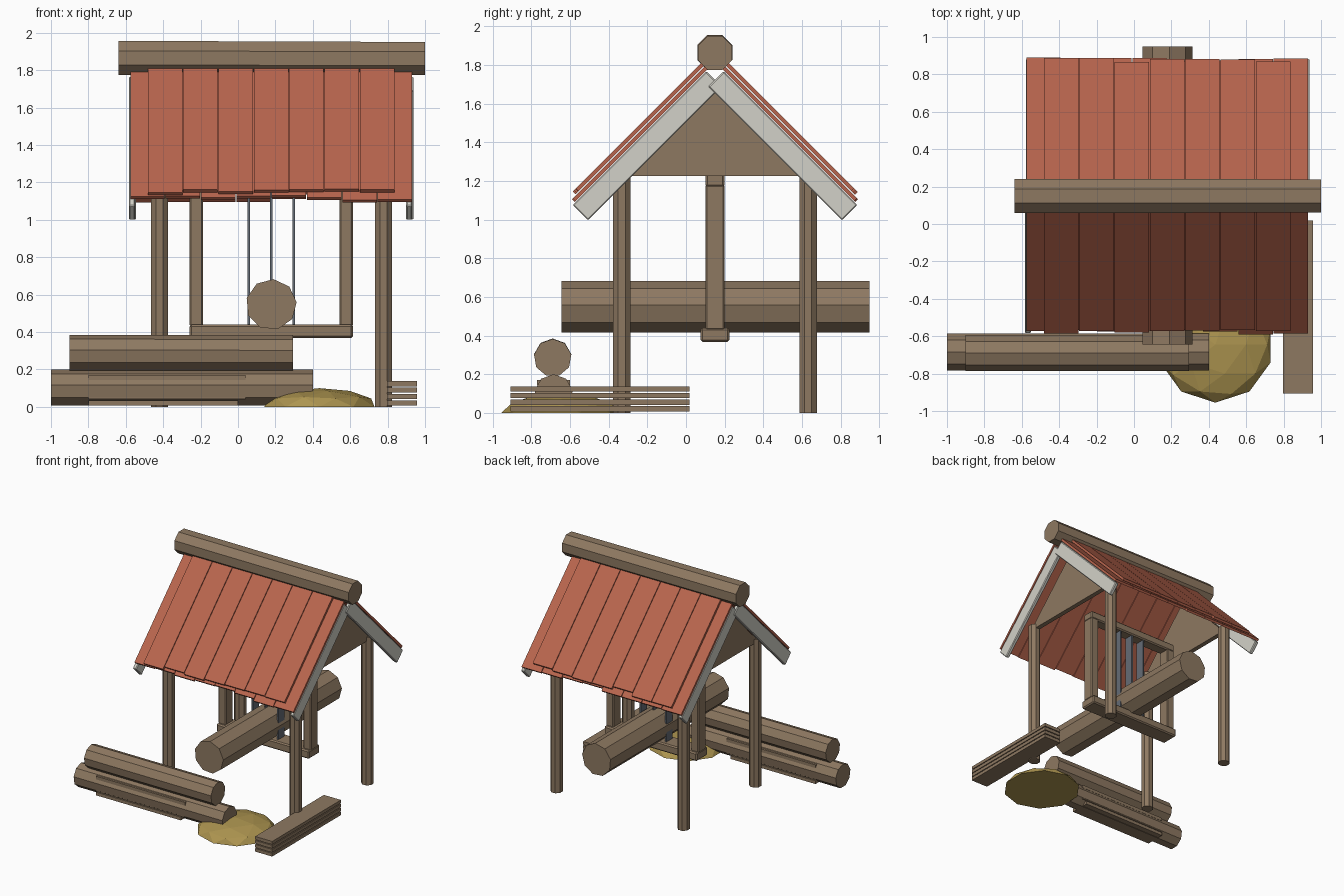
import bpy, bmesh, math, random
from mathutils import Matrix, Vector

if "Cube" in bpy.data.objects:
    bpy.data.objects.remove(bpy.data.objects["Cube"])

random.seed(4)
CX, CY = 0.178, 0.15          # centre of the shelter


def material(name, rgb):
    m = bpy.data.materials.new(name)
    m.diffuse_color = (*rgb, 1)
    m.use_nodes = True
    m.node_tree.nodes["Principled BSDF"].inputs["Base Color"].default_value = m.diffuse_color
    return m


WOOD = material("wood", (0.27, 0.19, 0.12))
RED = material("red_planks", (0.48, 0.13, 0.075))
PALE = material("pale_trim", (0.65, 0.64, 0.58))
STEEL = material("steel", (0.13, 0.15, 0.18))
DUST = material("sawdust", (0.42, 0.30, 0.08))


def finish(name, bm, mat, bevel=0):
    bmesh.ops.recalc_face_normals(bm, faces=bm.faces)
    me = bpy.data.meshes.new(name)
    bm.to_mesh(me)
    bm.free()
    me.materials.append(mat)
    ob = bpy.data.objects.new(name, me)
    bpy.context.collection.objects.link(ob)
    if bevel:
        b = ob.modifiers.new("bevel", 'BEVEL')
        b.width, b.segments = bevel, 1
    return ob


def box(name, x, y, z, mat=WOOD, bevel=0):
    """Box from (min, max) pairs."""
    bm = bmesh.new()
    bmesh.ops.create_cube(bm, size=1)
    for v in bm.verts:
        v.co = [(a + b) / 2 + c * (b - a) for c, (a, b) in zip(v.co, (x, y, z))]
    return finish(name, bm, mat, bevel)


def log(name, start, end, r, sides, turn=0.0, r_end=None):
    """Faceted log between two points."""
    a, b = Vector(start), Vector(end)
    d = (b - a).normalized()
    up = Vector((0, 0, 1)) if abs(d.z) < 0.9 else Vector((0, 1, 0))
    side = up.cross(d)
    bm = bmesh.new()
    rings = []
    for p, rad in ((a, r), (b, r_end or r)):
        rings.append([bm.verts.new(p + rad * (math.cos(t) * side + math.sin(t) * up))
                      for t in (math.radians(turn) + math.tau * i / sides for i in range(sides))])
    bm.faces.new(rings[0])
    bm.faces.new(rings[1])
    for i in range(sides):
        j = (i + 1) % sides
        bm.faces.new((rings[0][i], rings[0][j], rings[1][j], rings[1][i]))
    return finish(name, bm, WOOD)


def prism(name, profile, x0, x1, mat, bevel=0):
    """(y, z) profile extruded along x."""
    bm = bmesh.new()
    f = bm.faces.new([bm.verts.new((x0, y, z)) for y, z in profile])
    g = bmesh.ops.extrude_face_region(bm, geom=[f])["geom"]
    bmesh.ops.translate(bm, vec=(x1 - x0, 0, 0),
                        verts=[v for v in g if isinstance(v, bmesh.types.BMVert)])
    return finish(name, bm, mat, bevel)


def slope(name, s, u0, u1, h0, h1, x0, x1, mat, bevel=0):
    """45 degree board: u = run from ridge on the outer face, h = height z + u of inner/outer face."""
    k = (h1 - h0) / 2
    pts = [(u0, h1 - u0), (u1, h1 - u1), (u1 - k, h0 - u1 + k), (u0 - k, h0 - u0 + k)]
    return prism(name, [(CY + s * u, z) for u, z in pts], x0, x1, mat, bevel)


# Posts
for i, x in enumerate((-0.42, 0.777)):
    for j, y in enumerate((-0.332, 0.632)):
        log(f"post_{i}{j}", (x, y, 0), (x, y, 1.26), 0.049, 8, 22.5)

# Gable walls
for i, x in enumerate((-0.42, 0.777)):
    prism(f"gable_{i}", [(CY - 0.5, 1.225), (CY + 0.5, 1.225), (CY, 1.725)],
          x - 0.02, x + 0.02, WOOD)

# Barge boards
for i, x in enumerate((-0.58, 0.902)):
    for s in (-1, 1):
        off = 0.003 * s
        slope(f"barge_board_{i}_{'front' if s < 0 else 'back'}", s, 0.045, 0.737,
              1.654, 1.813, x + off, x + 0.032 + off, PALE, 0.006)

# Two staggered layers of roof planks
for s in (-1, 1):
    side = "front" if s < 0 else "back"
    for layer, n, x0, h in ((0, 8, -0.578, 1.818), (1, 7, -0.484, 1.854)):
        for i in range(n):
            x = x0 + 0.189 * i
            j = random.uniform(-0.015, 0.012)
            slope(f"roof_plank_{side}_{layer}_{i}", s, 0.045 + 0.02 * layer, 0.73 + j,
                  h, h + 0.028, x + 0.002, x + 0.186, RED)

# Ridge log
log("ridge_log", (-0.64, CY, 1.865), (1.0, CY, 1.862), 0.099, 8, 22.5, 0.096)

# Saw frame
box("frame_bottom_bar", (-0.258, 0.615), (0.075, 0.225), (0.368, 0.44), WOOD, 0.01)
box("frame_top_bar", (-0.258, 0.615), (0.1, 0.2), (1.17, 1.24), WOOD, 0.01)
for i, x in enumerate((-0.258, 0.543)):
    box(f"frame_upright_{i}", (x, x + 0.072), (0.1, 0.2), (0.43, 1.18), WOOD, 0.008)
for i in range(3):
    x = 0.058 + 0.12 * i
    box(f"saw_blade_{i}", (x - 0.006, x + 0.006), (0.11, 0.19), (0.43, 1.18), STEEL)

# Log being sawn
log("sawn_log", (0.178, -0.645, 0.547), (0.178, 0.95, 0.547), 0.136, 9, 175)

# Stacked logs
log("lower_log", (-1.0, -0.685, 0.1), (0.4, -0.685, 0.1), 0.1, 9, 10)
log("upper_log", (-0.9, -0.69, 0.287), (0.295, -0.69, 0.285), 0.098, 9, 10)

# Plank stacks, one beside the shelter and one tucked into the log pile
for i in range(4):
    z = 0.008 + 0.034 * i
    box(f"stacked_plank_{i}", (0.797, 0.957), (-0.907, 0.018), (z, z + 0.027))
for i in range(5):
    z = 0.008 + 0.034 * i
    box(f"pile_plank_{i}", (-0.8, 0.0 + 0.04 * (i % 3)), (-0.77, -0.6), (z, z + 0.027))

# Sawdust heap
bm = bmesh.new()
bmesh.ops.create_icosphere(bm, subdivisions=2, radius=1)
cut = bmesh.ops.bisect_plane(bm, geom=bm.verts[:] + bm.edges[:] + bm.faces[:],
                             plane_co=(0, 0, 0), plane_no=(0, 0, 1), clear_inner=True)
bmesh.ops.holes_fill(bm, edges=[e for e in bm.edges if e.is_boundary])
bmesh.ops.transform(bm, matrix=Matrix.Translation((0.435, -0.645, 0))
                    @ Matrix.Diagonal((0.31, 0.31, 0.1, 1)), verts=bm.verts)
finish("sawdust_heap", bm, DUST)
